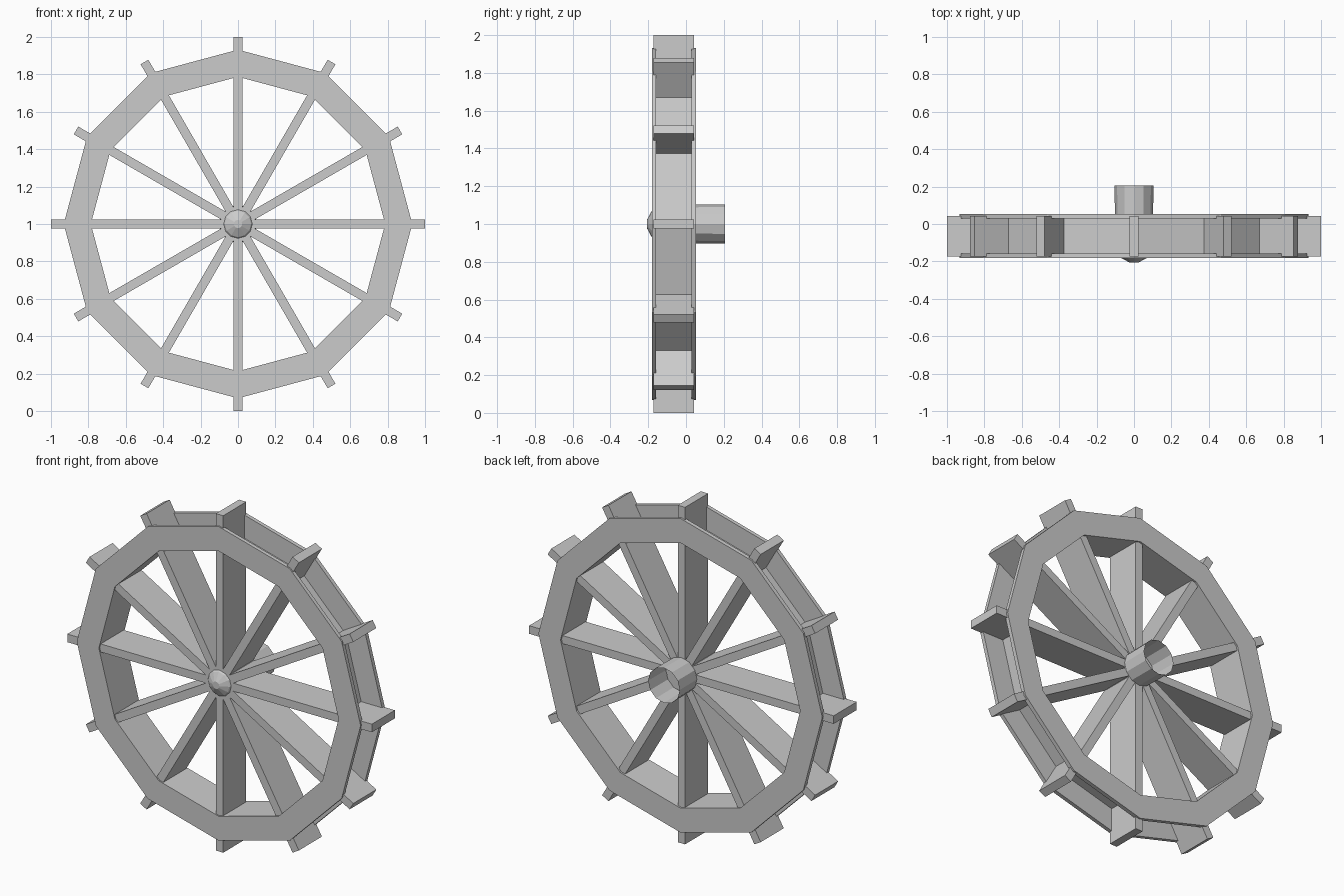
import bpy, bmesh
from math import sin, cos, pi
from mathutils import Matrix, Vector

if "Cube" in bpy.data.objects:
    bpy.data.objects.remove(bpy.data.objects["Cube"])

SIDES = 12
CENTRE = Vector((0, 0, 1))


def finish(name, bm):
    bmesh.ops.remove_doubles(bm, verts=bm.verts, dist=1e-5)
    bmesh.ops.recalc_face_normals(bm, faces=bm.faces)
    mesh = bpy.data.meshes.new(name)
    bm.to_mesh(mesh)
    bm.free()
    obj = bpy.data.objects.new(name, mesh)
    obj.location = CENTRE
    bpy.context.collection.objects.link(obj)
    return obj


def lathe(name, profile, closed):
    """Turn an (radius, y) profile around the y axis with flat facets."""
    bm = bmesh.new()
    rings = [[bm.verts.new((r * cos(2 * pi * k / SIDES), y, r * sin(2 * pi * k / SIDES)))
              for k in range(SIDES)] for r, y in profile]
    pairs = list(zip(rings, rings[1:]))
    if closed:
        pairs.append((rings[-1], rings[0]))
    for a, b in pairs:
        for k in range(SIDES):
            n = (k + 1) % SIDES
            bm.faces.new((a[k], a[n], b[n], b[k]))
    if not closed:
        bm.faces.new(rings[0])
    return finish(name, bm)


def board(name, angle):
    """Flat radial board: spoke inside the rim, paddle outside it."""
    bm = bmesh.new()
    y0, y1 = -0.173, 0.043
    bmesh.ops.create_cube(bm, size=1, matrix=Matrix.Rotation(-angle, 4, 'Y')
                          @ Matrix.Translation((0, (y0 + y1) / 2, 0))
                          @ Matrix.Diagonal((2, y1 - y0, 0.048, 1)))
    return finish(name, bm)


# Rim: two side plates joined by a recessed floor (U-shaped section)
lathe("rim", [(0.787, -0.181), (0.932, -0.181), (0.932, -0.158), (0.795, -0.158),
              (0.795, 0.029), (0.932, 0.029), (0.932, 0.053), (0.787, 0.053)], True)

# Boards running across the wheel, each making two spokes and two paddles
for i in range(6):
    board(f"spoke_board_{i + 1}", i * pi / 6)

# Hub: domed front cap and hollow axle sleeve open at the back
lathe("axle_hub", [(0.022, -0.207), (0.07, -0.181), (0.1, -0.145), (0.104, 0.207)], False)
